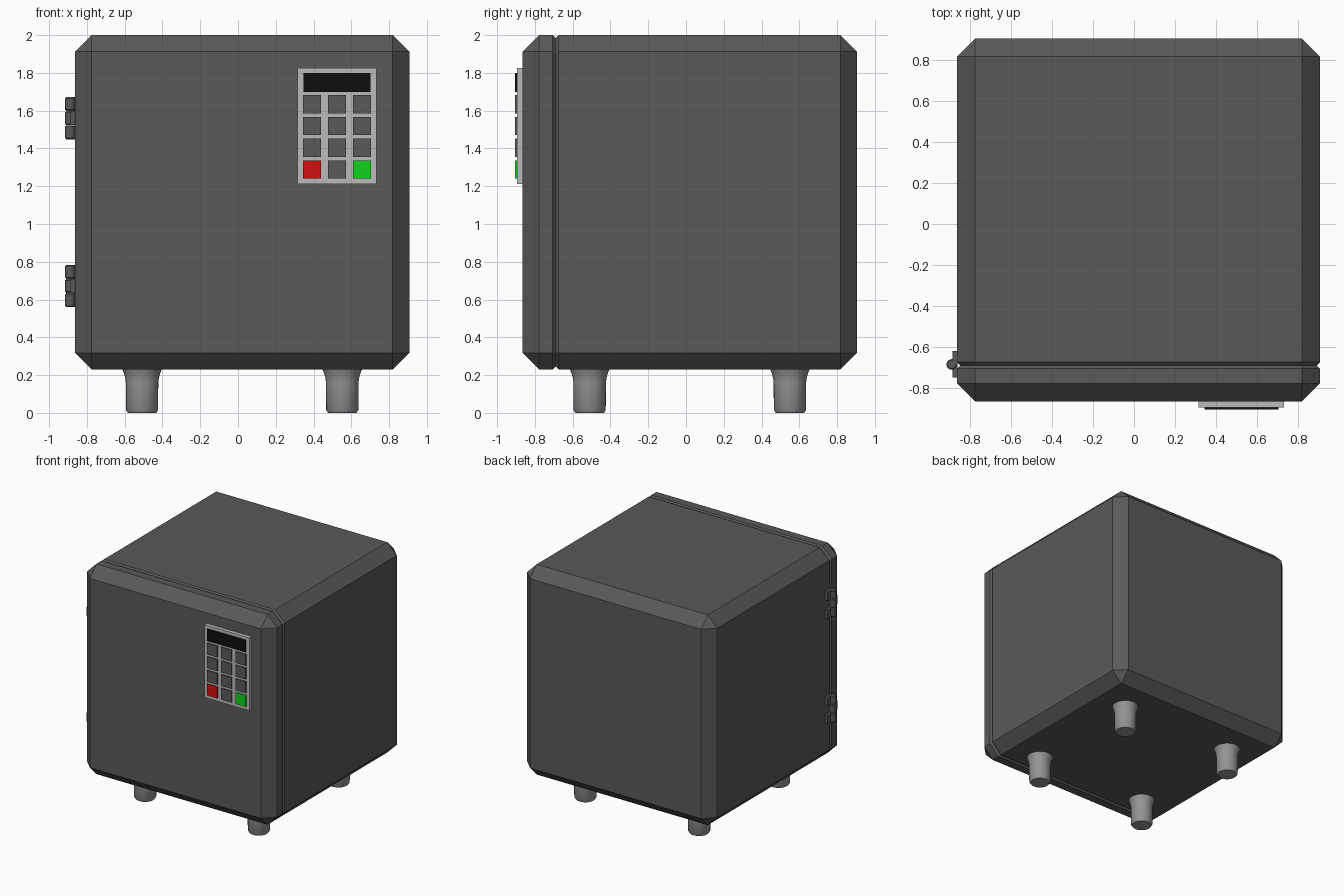
import bpy, bmesh
from mathutils import Vector, Matrix
from math import cos, sin, pi

if "Cube" in bpy.data.objects:
    bpy.data.objects.remove(bpy.data.objects["Cube"])

CX, CY, CZ, SIZE = 0.022, 0.02, 1.115, 1.77
SPLIT = -0.69


def material(name, r, g, b):
    m = bpy.data.materials.new(name)
    m.diffuse_color = (r, g, b, 1)
    m.use_nodes = True
    m.node_tree.nodes["Principled BSDF"].inputs["Base Color"].default_value = m.diffuse_color
    return m


DARK = material("dark_grey", 0.1, 0.1, 0.1)
METAL = material("metal_grey", 0.3, 0.3, 0.3)
LIGHT = material("light_grey", 0.5, 0.5, 0.5)
BLACK = material("black", 0.004, 0.005, 0.004)
RED = material("red", 0.65, 0.005, 0.005)
GREEN = material("green", 0.005, 0.65, 0.01)


def finish(name, bm, mat, smooth=False):
    bmesh.ops.recalc_face_normals(bm, faces=bm.faces[:])
    me = bpy.data.meshes.new(name)
    bm.to_mesh(me)
    bm.free()
    ob = bpy.data.objects.new(name, me)
    bpy.context.collection.objects.link(ob)
    me.materials.append(mat)
    if smooth:
        bpy.ops.object.select_all(action='DESELECT')
        ob.select_set(True)
        bpy.context.view_layer.objects.active = ob
        bpy.ops.object.shade_smooth_by_angle(angle=0.6)
    return ob


def box_mesh(lo, hi):
    lo, hi = Vector(lo), Vector(hi)
    bm = bmesh.new()
    bmesh.ops.create_cube(bm, size=1, matrix=Matrix.Translation((lo + hi) / 2)
                          @ Matrix.Diagonal((*(hi - lo), 1)))
    return bm


def box(name, lo, hi, mat):
    return finish(name, box_mesh(lo, hi), mat)


def lathe(name, x, y, profile, mat, sides=32):
    bm = bmesh.new()
    rings = [[bm.verts.new((x + r * cos(2 * pi * i / sides), y + r * sin(2 * pi * i / sides), z))
              for i in range(sides)] for r, z in profile]
    for a, b in zip(rings, rings[1:]):
        for i in range(sides):
            j = (i + 1) % sides
            bm.faces.new((a[i], a[j], b[j], b[i]))
    bm.faces.new(rings[0])
    bm.faces.new(rings[-1])
    return finish(name, bm, mat, True)


# Chamfered cube split into door and body, with a V groove at the seam
def cube_part(name, keep_front):
    h = SIZE / 2
    bm = box_mesh((CX - h, CY - h, CZ - h), (CX + h, CY + h, CZ + h))
    bmesh.ops.bevel(bm, geom=bm.edges[:], offset=0.088, segments=1, affect='EDGES')
    cut = bmesh.ops.bisect_plane(bm, geom=bm.verts[:] + bm.edges[:] + bm.faces[:],
                                 plane_co=(0, SPLIT, 0), plane_no=(0, 1, 0),
                                 clear_outer=keep_front, clear_inner=not keep_front)
    rim = [e for e in cut["geom_cut"] if isinstance(e, bmesh.types.BMEdge)]
    bmesh.ops.holes_fill(bm, edges=rim, sides=0)
    bmesh.ops.bevel(bm, geom=rim, offset=0.016, segments=1, affect='EDGES')
    finish(name, bm, DARK)


cube_part("door", True)
cube_part("safe_body", False)

# Feet, flared where they meet the body
foot = [(0.075, 0), (0.085, 0.015), (0.086, 0.16), (0.089, 0.185),
        (0.096, 0.21), (0.106, 0.235)]
for sx in (-1, 1):
    for sy in (-1, 1):
        lathe("foot", CX + sx * 0.53, CY + sy * 0.53, foot, METAL)

# Hinges: three knuckles each, leaves alternate between body and door
for zc in (1.56, 0.672):
    for k in (-1, 0, 1):
        z0, z1 = zc + k * 0.075 - 0.037, zc + k * 0.075 + 0.037
        lathe("hinge_knuckle", -0.889, -0.685,
              [(0.02, z0), (0.026, z0 + 0.007), (0.026, z1 - 0.007), (0.02, z1)], DARK, 16)
        ya, yb = (-0.75, -0.685) if k == 0 else (-0.685, -0.62)
        box("hinge_leaf", (-0.886, ya, z0), (-0.86, yb, z1), DARK)

# Keypad: panel, screen and a grid of buttons
box("keypad_panel", (0.315, -0.896, 1.212), (0.733, -0.86, 1.825), LIGHT)
box("keypad_screen", (0.346, -0.906, 1.70), (0.702, -0.89, 1.80), BLACK)
for row in range(4):
    for col in range(3):
        x, z = 0.392 + col * 0.1325, 1.634 - row * 0.115
        mat = {(3, 0): RED, (3, 2): GREEN}.get((row, col), DARK)
        box("keypad_button", (x - 0.048, -0.906, z - 0.048), (x + 0.048, -0.89, z + 0.048), mat)
